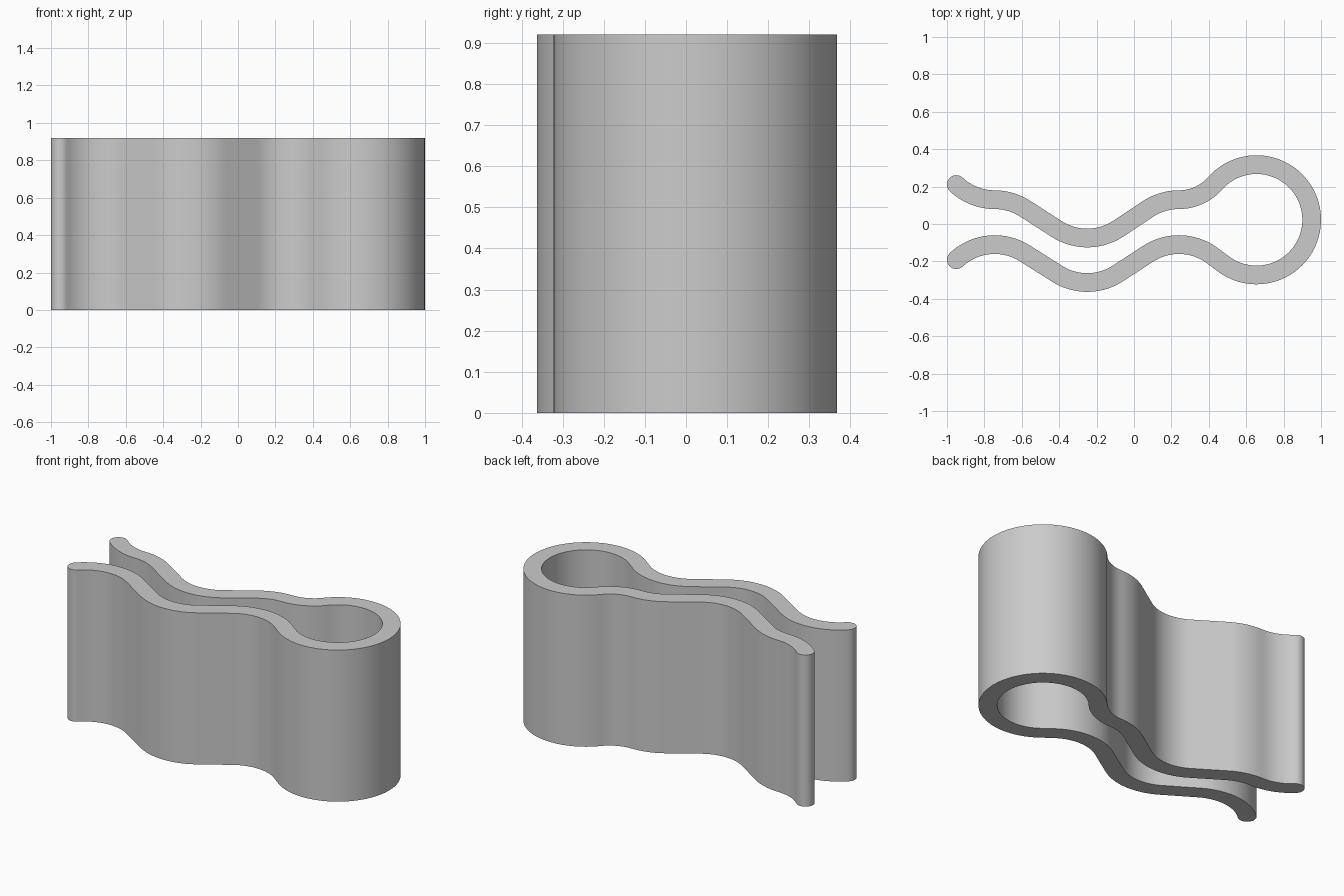
import bpy, bmesh
from math import pi, cos, sin, acos, atan2, hypot
from mathutils import Vector

HEIGHT = 0.92
HALF = 0.05          # half of the strip thickness
R = 0.3              # usual bend radius
STEP = pi / 40

cube = bpy.data.objects.get("Cube")
if cube:
    bpy.data.objects.remove(cube, do_unlink=True)

# Bends of the strip centreline: centre x, centre y, radius, turn (+1 left, -1 right)
bends = [
    (-0.745, 0.43, R, 1), (-0.745, -0.17, R, -1), (-0.25, 0.225, R, 1),
    (0.24, -0.17, R, -1), (0.24, 0.39, 0.26, 1),          # back arm
    (0.655, 0.0225, 0.295, -1),                           # spring loop
    (0.24, -0.41, R, 1), (-0.25, -0.013, R, -1), (-0.745, -0.41, R, 1),  # front arm
]


def unit(a):
    return Vector((cos(a), sin(a)))


def tangent_normal(a, b):
    """Angle of the left normal on the straight joining two bends."""
    dx, dy = b[0] - a[0], b[1] - a[1]
    k = (b[3] * b[2] - a[3] * a[2]) / hypot(dx, dy)
    return atan2(dy, dx) + acos(max(-1, min(1, k)))


def centreline():
    """List of (point, left normal angle) along the strip."""
    tip = atan2(0.219, -0.205)
    joins = [tangent_normal(a, b) for a, b in zip(bends, bends[1:])]
    angles = [pi - tip] + joins + [pi + tip]
    path = []
    for (x, y, r, s), start, end in zip(bends, angles, angles[1:]):
        sweep = (s * (end - start)) % (2 * pi)
        n = max(2, int(sweep / STEP))
        for i in range(n + 1):
            a = start + s * sweep * i / n
            p = Vector((x, y)) - s * r * unit(a)
            if not path or (p - path[-1][0]).length > 1e-4:
                path.append((p, a))
    return path


# Outline: left side, round tip, right side, round tip
path = centreline()
caps = [pi * i / 12 for i in range(1, 12)]
outline = [p + HALF * unit(a) for p, a in path]
outline += [path[-1][0] + HALF * unit(path[-1][1] - t) for t in caps]
outline += [p - HALF * unit(a) for p, a in reversed(path)]
outline += [path[0][0] + HALF * unit(path[0][1] + pi - t) for t in caps]

# Extrude the outline into the clip
bm = bmesh.new()
base = bm.faces.new([bm.verts.new((p.x, p.y, 0)) for p in outline])
top = bmesh.ops.extrude_face_region(bm, geom=[base], use_keep_orig=True)["geom"]
bmesh.ops.translate(bm, vec=(0, 0, HEIGHT),
                    verts=[v for v in top if isinstance(v, bmesh.types.BMVert)])
bmesh.ops.recalc_face_normals(bm, faces=bm.faces)
mesh = bpy.data.meshes.new("spring_clip")
bm.to_mesh(mesh)
bm.free()
clip = bpy.data.objects.new("spring_clip", mesh)
bpy.context.collection.objects.link(clip)

# Plain grey material
grey = bpy.data.materials.new("light_grey")
grey.use_nodes = True
colour = (0.6, 0.6, 0.6, 1)
grey.diffuse_color = colour
grey.node_tree.nodes["Principled BSDF"].inputs["Base Color"].default_value = colour
mesh.materials.append(grey)

bpy.ops.object.select_all(action="DESELECT")
clip.select_set(True)
bpy.context.view_layer.objects.active = clip
bpy.ops.object.shade_smooth_by_angle(angle=pi / 6)
